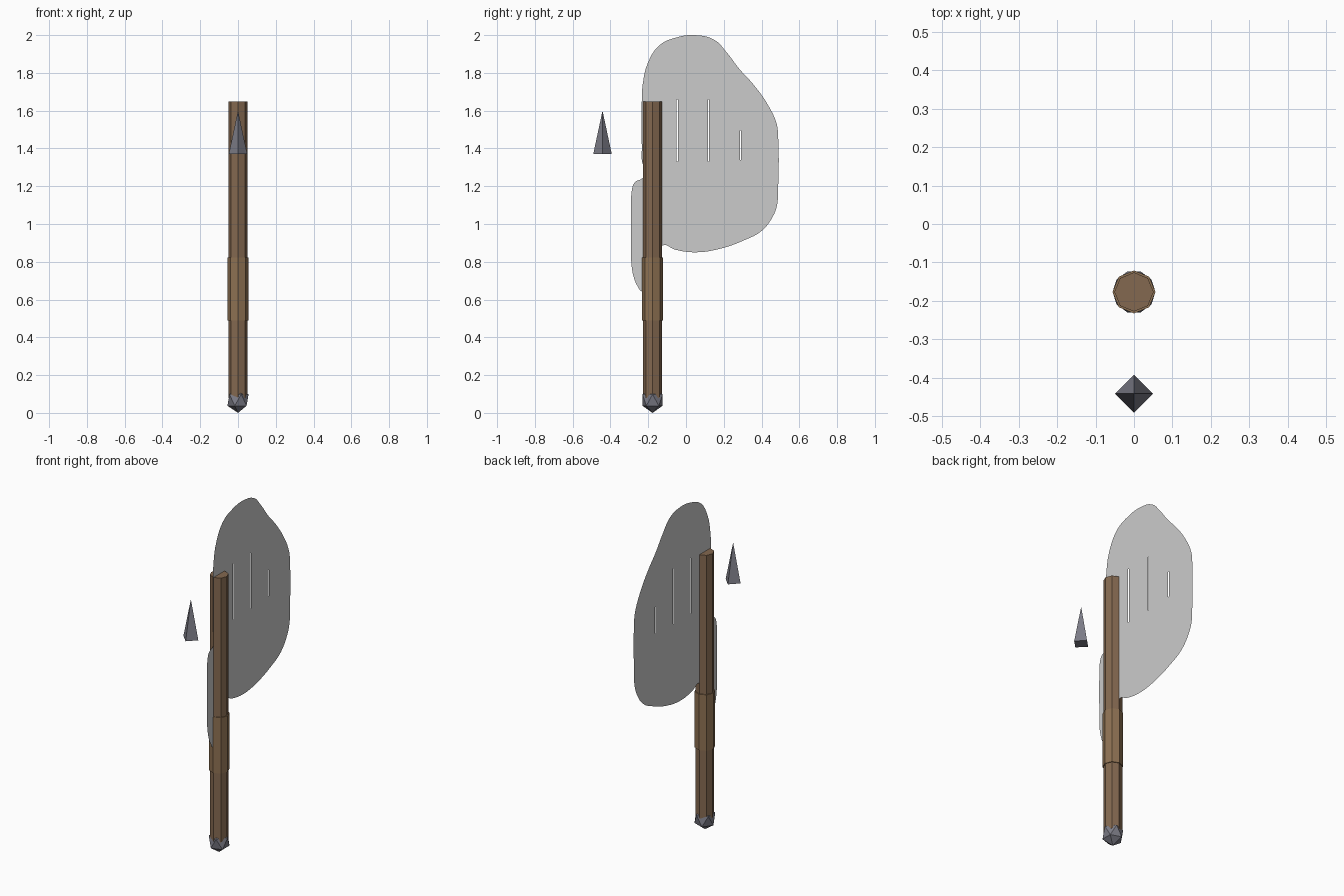
import bpy
from math import pi

if "Cube" in bpy.data.objects:
    bpy.data.objects.remove(bpy.data.objects["Cube"])

HANDLE_Y = -0.177


def material(name, color):
    m = bpy.data.materials.new(name)
    m.diffuse_color = color
    m.use_nodes = True
    m.node_tree.nodes["Principled BSDF"].inputs["Base Color"].default_value = m.diffuse_color
    return m


wood = material("wood", (0.23, 0.14, 0.08, 1))
wrap = material("wrap", (0.27, 0.165, 0.085, 1))
metal = material("metal", (0.2, 0.2, 0.24, 1))


def prism(name, sides, r1, r2, z0, z1, y, mat):
    bpy.ops.mesh.primitive_cone_add(vertices=sides, radius1=r1, radius2=r2,
                                    depth=z1 - z0, location=(0, y, (z0 + z1) / 2))
    ob = bpy.context.object
    ob.name = name
    ob.data.materials.append(mat)
    return ob


# Eight-sided shaft and its thicker grip
prism("shaft", 8, 0.051, 0.051, 0.08, 1.648, HANDLE_Y, wood)
prism("grip", 8, 0.056, 0.056, 0.49, 0.822, HANDLE_Y, wrap)

# Four-sided floating spike behind the blade
prism("spike", 4, 0.049, 0, 1.37, 1.60, -0.442, metal)

# Faceted pommel
bpy.ops.mesh.primitive_ico_sphere_add(subdivisions=1, radius=0.0625,
                                      location=(0, HANDLE_Y, 0.068))
pommel = bpy.context.object
pommel.name = "pommel"
pommel.scale.z = 1.088
pommel.data.materials.append(metal)

# Paper-thin blade outline (y, z), clockwise from the top
outline = [
    (0.045, 2.0), (0.15, 1.975), (0.214, 1.91), (0.283, 1.82), (0.36, 1.735),
    (0.44, 1.62), (0.48, 1.53), (0.487, 1.48), (0.487, 1.17), (0.482, 1.10),
    (0.46, 1.04), (0.40, 0.963), (0.31, 0.915), (0.177, 0.868), (0.045, 0.85),
    (-0.06, 0.865), (-0.124, 0.887), (-0.155, 0.80), (-0.18, 0.68),
    (-0.23, 0.642), (-0.256, 0.67), (-0.277, 0.72), (-0.289, 0.79),
    (-0.29, 0.84), (-0.29, 1.13), (-0.288, 1.17), (-0.272, 1.22),
    (-0.23, 1.243), (-0.215, 1.275), (-0.233, 1.33), (-0.234, 1.40),
    (-0.234, 1.66), (-0.229, 1.74), (-0.203, 1.85), (-0.14, 1.947),
    (-0.045, 1.989),
]
curve = bpy.data.curves.new("blade", 'CURVE')
curve.dimensions = '2D'
curve.fill_mode = 'BOTH'
curve.resolution_u = 4
spline = curve.splines.new('BEZIER')
spline.bezier_points.add(len(outline) - 1)
for p, (y, z) in zip(spline.bezier_points, outline):
    p.co = (y, z, 0)
    p.handle_left_type = p.handle_right_type = 'AUTO'
spline.use_cyclic_u = True

# Narrow slits cut through the blade
for y, z0, z1 in [(-0.046, 1.33, 1.66), (0.12, 1.33, 1.66), (0.288, 1.34, 1.495)]:
    w = 0.003
    slit = curve.splines.new('POLY')
    slit.points.add(3)
    corners = [(y - w, z0), (y + w, z0), (y + w, z1), (y - w, z1)]
    for p, (a, b) in zip(slit.points, corners):
        p.co = (a, b, 0, 1)
    slit.use_cyclic_u = True

blade = bpy.data.objects.new("blade", curve)
bpy.context.collection.objects.link(blade)
blade.rotation_euler = (pi / 2, 0, pi / 2)
bpy.ops.object.select_all(action='DESELECT')
blade.select_set(True)
bpy.context.view_layer.objects.active = blade
bpy.ops.object.convert(target='MESH')
